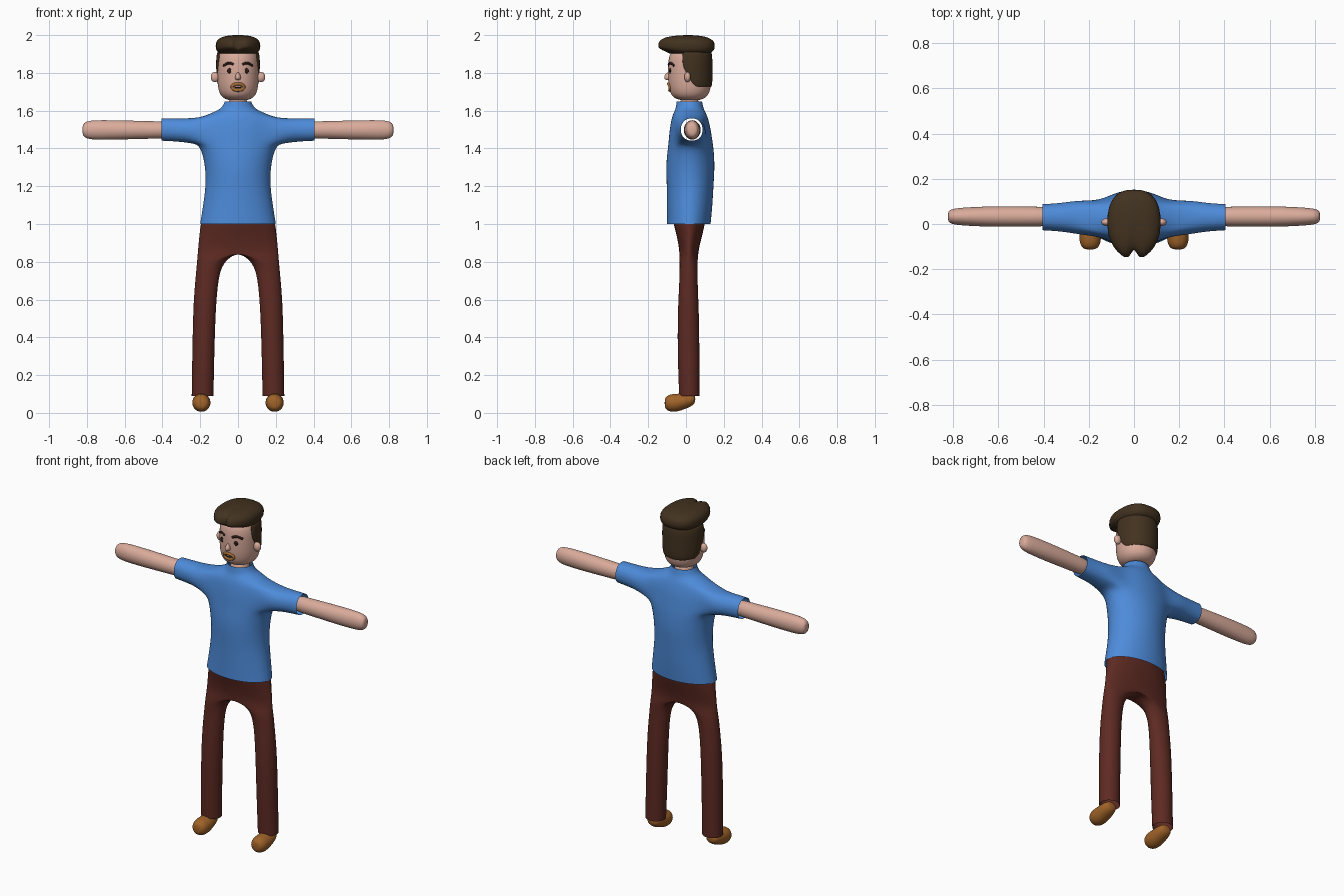
import bpy, bmesh
from math import sin, cos, pi, asin, atan2, exp, copysign
from mathutils import Vector
from mathutils.bvhtree import BVHTree

cube = bpy.data.objects.get("Cube")
if cube:
    bpy.data.objects.remove(cube, do_unlink=True)

N = 16
FIT = 1.026  # makes up for the shrinkage of subdivision


def material(name, rgb):
    m = bpy.data.materials.new(name)
    m.use_nodes = True
    m.diffuse_color = (*rgb, 1)
    m.node_tree.nodes["Principled BSDF"].inputs["Base Color"].default_value = (*rgb, 1)
    return m


SKIN = material("skin", (0.70, 0.41, 0.33))
BLUE = material("shirt blue", (0.075, 0.26, 0.70))
BROWN = material("trouser brown", (0.11, 0.023, 0.016))
TAN = material("shoe tan", (0.35, 0.125, 0.022))
HAIR = material("hair brown", (0.055, 0.032, 0.014))
DARK = material("dark brown", (0.025, 0.010, 0.007))
BEARD = material("beard ginger", (0.38, 0.16, 0.04))


def build(name, verts, faces, mat, mirror=False, thickness=0, levels=2):
    me = bpy.data.meshes.new(name)
    me.from_pydata([tuple(v) for v in verts], [], faces)
    bm = bmesh.new()
    bm.from_mesh(me)
    bmesh.ops.delete(bm, geom=[v for v in bm.verts if not v.link_faces], context='VERTS')
    bmesh.ops.recalc_face_normals(bm, faces=bm.faces)
    for f in bm.faces:
        f.smooth = True
    bm.to_mesh(me)
    bm.free()
    me.materials.append(mat)
    ob = bpy.data.objects.new(name, me)
    bpy.context.collection.objects.link(ob)
    if mirror:
        ob.modifiers.new("mirror", 'MIRROR')
    if thickness:
        solid = ob.modifiers.new("thickness", 'SOLIDIFY')
        solid.thickness = thickness
    if levels:
        ob.modifiers.new("smooth", 'SUBSURF').levels = levels
        ob.modifiers["smooth"].render_levels = levels
    return ob


def ring(axis, pos, c1, r1, c2, r2):
    """Ellipse of points across the given axis."""
    pts = []
    for k in range(N):
        a = 2 * pi * k / N
        p = [c1 + FIT * r1 * cos(a), c2 + FIT * r2 * sin(a)]
        p.insert("xyz".index(axis), pos)
        pts.append(Vector(p))
    return pts


def bridge(rings, closed=True):
    n = len(rings[0])
    return [(l * n + k, l * n + (k + 1) % n, (l + 1) * n + (k + 1) % n, (l + 1) * n + k)
            for l in range(len(rings) - 1) for k in range(n if closed else n - 1)]


def loft(name, rings, mat, caps=True, **kw):
    n = len(rings[0])
    faces = bridge(rings)
    if caps:
        faces += [tuple(range(n)), tuple(range((len(rings) - 1) * n, len(rings) * n))]
    return build(name, [p for r in rings for p in r], faces, mat, **kw)


def ball(name, centre, radii, mat, shape=None):
    bm = bmesh.new()
    bmesh.ops.create_uvsphere(bm, u_segments=32, v_segments=20, radius=1)
    for v in bm.verts:
        p = shape(v.co) if shape else v.co
        v.co = Vector(centre) + Vector(a * b for a, b in zip(p, radii))
    for f in bm.faces:
        f.smooth = True
    me = bpy.data.meshes.new(name)
    bm.to_mesh(me)
    bm.free()
    me.materials.append(mat)
    ob = bpy.data.objects.new(name, me)
    bpy.context.collection.objects.link(ob)
    return ob


# Shirt body: stacked rings (z, half width, centre y, half depth)
body = [(1.0, .2, .015, .115), (1.1, .184, .02, .12), (1.2, .17, .022, .123),
        (1.29, .172, .023, .128), (1.36, .184, .024, .125), (1.42, .205, .025, .118),
        (1.47, .205, .023, .112), (1.52, .2, .022, .105), (1.567, .185, .02, .094),
        (1.592, .13, .02, .083), (1.612, .085, .019, .073), (1.648, .07, .018, .067)]
rings = [ring('z', z, 0, rx, cy, ry) for z, rx, cy, ry in body]
verts = [p for r in rings for p in r]
faces = bridge(rings)
LOW, HIGH = 5, 8

# Sleeves grow out of a hole in each side of the body
for side, mid in ((1, 0), (-1, N // 2)):
    def at(l, k):
        return l * N + (mid + k) % N
    hole = {frozenset((at(l, k), at(l, k + 1), at(l + 1, k), at(l + 1, k + 1)))
            for l in range(LOW, HIGH) for k in range(-2, 2)}
    faces = [f for f in faces if frozenset(f) not in hole]
    loop = ([at(LOW, k) for k in range(-2, 3)] + [at(l, 2) for l in range(LOW + 1, HIGH)]
            + [at(HIGH, k) for k in range(2, -3, -1)]
            + [at(l, -2) for l in range(HIGH - 1, LOW, -1)])
    angles = [atan2((verts[i].z - 1.493) / .073, (verts[i].y - .022) / .08) for i in loop]
    for x, cz, ry, rz in ((.25, 1.493, .078, .066), (.32, 1.498, .065, .062), (.405, 1.5, .06, .06)):
        start = len(verts)
        verts += [Vector((side * x, .03 + FIT * ry * cos(a), cz + FIT * rz * sin(a))) for a in angles]
        new = list(range(start, len(verts)))
        m = len(loop)
        faces += [(loop[i], loop[(i + 1) % m], new[(i + 1) % m], new[i]) for i in range(m)]
        loop = new
build("shirt", verts, faces, BLUE)

# Trousers: one half, joined along the middle above the crotch
legs = [(1.05, 0, .185, -.07, .1), (1.0, 0, .197, -.066, .1), (.95, 0, .203, -.052, .088),
        (.9, 0, .208, -.041, .075), (.855, 0, .212, -.035, .066), (.805, .07, .216, -.033, .061),
        (.74, .1, .222, -.033, .06), (.62, .113, .233, -.039, .064), (.5, .12, .238, -.044, .069),
        (.3, .126, .242, -.044, .071), (.09, .13, .245, -.036, .071)]
rings = []
for z, inner, outer, front, back in legs:
    cx, rx = ((inner + outer) / 2, (outer - inner) / 2) if inner else (0, outer)
    r = ring('z', z, cx, rx, (front + back) / 2, (back - front) / 2)
    if not inner:
        for p in r:
            p.x = p.x if p.x > 1e-4 else 0
    rings.append(r)
verts = [p for r in rings for p in r]
faces = [f for f in bridge(rings) if any(verts[i].x > 0 for i in f)]
build("trousers", verts, faces, BROWN, mirror=True)

# Arms and shoes
arm = [(.36, .043, .045), (.42, .043, .045), (.6, .046, .05), (.72, .042, .052),
       (.785, .037, .05), (.812, .031, .04), (.824, .02, .024)]
shoe = [(-.113, .018, .052, .018), (-.106, .034, .052, .034), (-.085, .046, .052, .046),
        (-.05, .049, .053, .048), (-.01, .046, .061, .042), (.03, .04, .069, .034),
        (.05, .026, .074, .02)]
for side, word in ((1, "left"), (-1, "right")):
    loft(word + "_arm", [ring('x', side * x, .033, ry, 1.498, rz) for x, ry, rz in arm], SKIN)
    loft(word + "_shoe", [ring('y', y, side * .194, rx, cz, rz) for y, rx, cz, rz in shoe], TAN)

# Head and neck
skull = [(1.654, .04, .035), (1.66, .066, .068), (1.677, .089, .094), (1.705, .103, .107),
         (1.75, .109, .114), (1.82, .11, .115), (1.88, .108, .113), (1.92, .09, .095), (1.935, .05, .055)]
head = loft("head", [ring('z', z, 0, rx, .02, ry) for z, rx, ry in skull], SKIN)
loft("neck", [ring('z', z, 0, .052, .018, .052) for z in (1.58, 1.62, 1.67)], SKIN)

# Hair around the back and sides, with sideburns
arcs = []
for z, front, rx, ry in ((1.722, .06, .108, .115), (1.745, .03, .114, .12), (1.79, .008, .116, .121),
                         (1.83, -.018, .117, .121), (1.87, -.022, .117, .121), (1.915, -.022, .112, .117)):
    a0 = asin((front - .02) / ry)
    arcs.append([Vector((rx * cos(a), .02 + ry * sin(a), z))
                 for a in (a0 + (pi - 2 * a0) * k / N for k in range(N + 1))])
build("back_hair", [p for r in arcs for p in r], bridge(arcs, closed=False), HAIR, thickness=.014)


# Swept top hair with a notch at the front
def quiff(p):
    u, v, w = (copysign(abs(c) ** .78, c) for c in p)
    front = max(0, -v)
    notch = exp(-(u / .22) ** 2)
    if w < 0:
        w *= 1 - .55 * front
    return (u * (1 - .28 * front ** 2), v + .28 * front ** 3 * notch, w - .2 * front * notch)


ball("top_hair", (0, -.002, 1.943), (.118, .154, .057), HAIR, quiff)

# Face parts sit on the head surface
bpy.context.view_layer.update()
surface = BVHTree.FromObject(head, bpy.context.evaluated_depsgraph_get())


def on_face(x, z):
    hit = surface.ray_cast(Vector((x, -1, z)), Vector((0, 1, 0)))[0]
    return hit or Vector((x, -.09, z))


def strand(name, points, radius, mat, cyclic=False):
    cu = bpy.data.curves.new(name, 'CURVE')
    cu.dimensions = '3D'
    cu.bevel_depth = radius
    cu.bevel_resolution = 3
    cu.use_fill_caps = True
    sp = cu.splines.new('POLY')
    sp.points.add(len(points) - 1)
    for q, (x, z) in zip(sp.points, points):
        q.co = (*on_face(x, z), 1)
    sp.use_cyclic_u = cyclic
    sp.use_smooth = True
    cu.materials.append(mat)
    bpy.context.collection.objects.link(bpy.data.objects.new(name, cu))


for side, word in ((1, "left"), (-1, "right")):
    ball(word + "_eye", on_face(side * .045, 1.811), (.013, .005, .014), DARK)
    ball(word + "_ear", (side * .122, .008, 1.778), (.022, .017, .027), SKIN)
    brow = [(side * (.024 + .052 * t), 1.838 + .014 * sin(pi * (.15 + .85 * t)))
            for t in (i / 8 for i in range(9))]
    strand(word + "_eyebrow", brow, .0065, DARK)
ball("nose", (0, -.094, 1.782), (.014, .02, .021), SKIN,
     lambda p: (p.x * (1 - .4 * p.z), p.y * (1 - .35 * p.z), p.z))
ringlet = [(.031 * cos(a), 1.725 + .017 * sin(a)) for a in (2 * pi * i / 24 for i in range(24))]
strand("beard", ringlet, .0085, BEARD, cyclic=True)
strand("mouth", [(.018 * t, 1.722 + .003 * t * t) for t in (-1, -.5, 0, .5, 1)], .003, DARK)
